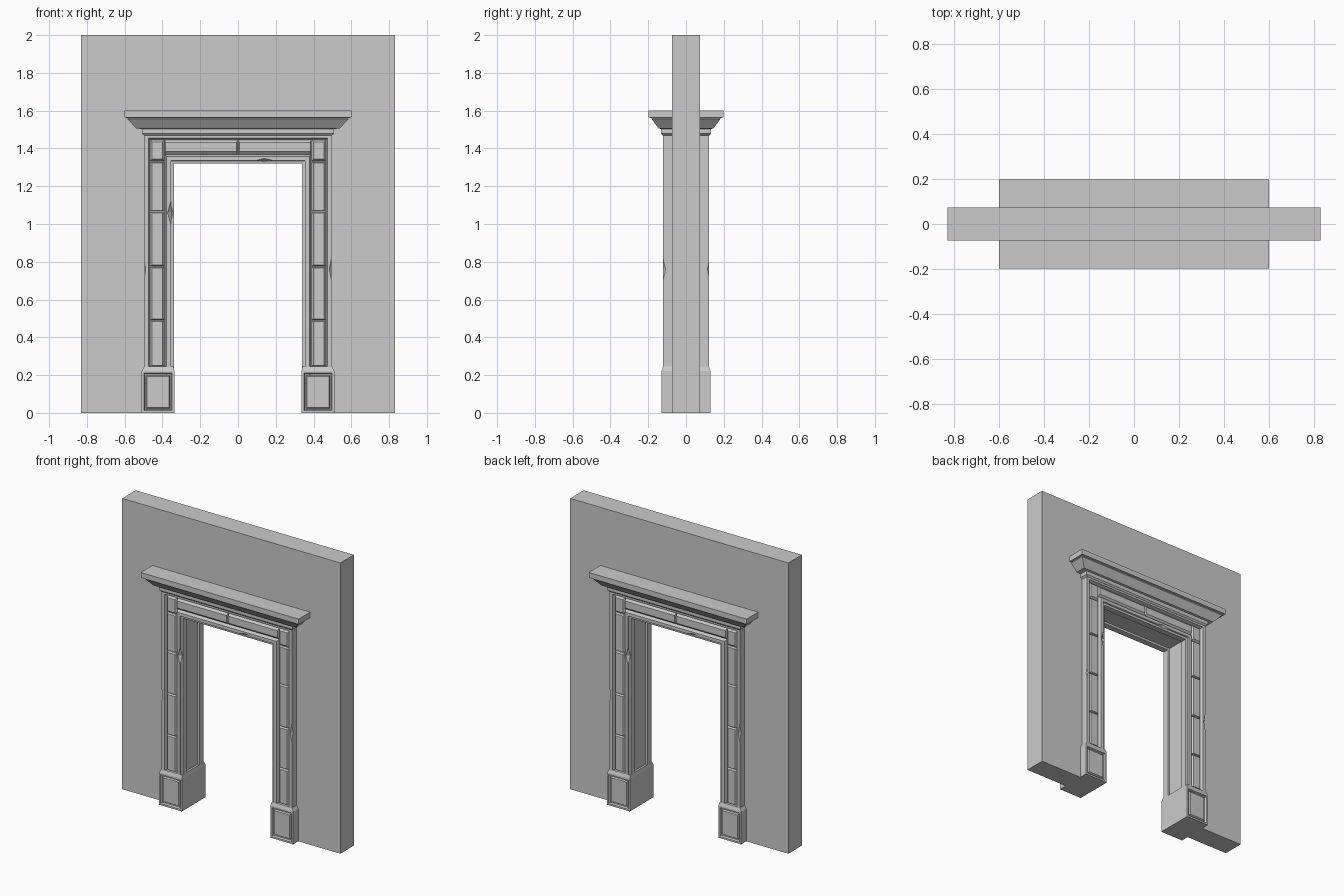
import bpy, bmesh
from mathutils import Vector

if "Cube" in bpy.data.objects:
    bpy.data.objects.remove(bpy.data.objects["Cube"])


def finish(name, bm):
    bmesh.ops.recalc_face_normals(bm, faces=bm.faces[:])
    me = bpy.data.meshes.new(name)
    bm.to_mesh(me)
    bm.free()
    ob = bpy.data.objects.new(name, me)
    bpy.context.collection.objects.link(ob)
    return ob


def loft(name, rings, inset=None):
    """Skin a list of equal-length rings and cap both ends."""
    bm = bmesh.new()
    vr = [[bm.verts.new(p) for p in r] for r in rings]
    n = len(rings[0])
    for a, b in zip(vr, vr[1:]):
        for i in range(n):
            bm.faces.new((a[i], a[(i + 1) % n], b[(i + 1) % n], b[i]))
    bm.faces.new(vr[0])
    bm.faces.new(vr[-1])
    if inset:
        bmesh.ops.recalc_face_normals(bm, faces=bm.faces[:])
        inset(bm)
    return finish(name, bm)


def rect(x0, x1, y0, y1, z):
    return [(x0, y0, z), (x1, y0, z), (x1, y1, z), (x0, y1, z)]


# wall slab with a doorway cut into its outline
outline = [(-.83, 0), (-.83, 2), (.83, 2), (.83, 0), (.4, 0), (.4, 1.4), (-.4, 1.4), (-.4, 0)]
loft("wall", [[(x, y, z) for x, z in outline] for y in (-.073, .073)])

# moulded door surround: profile (offset from opening, depth) swept round the doorway
half = [(.015, .068), (0, .068), (0, .11), (.014, .112), (.016, .122), (.038, .122),
        (.047, .1), (.127, .1), (.135, .122), (.155, .122)]
prof = [(o, -y) for o, y in half] + [(o, y) for o, y in reversed(half)]
W, H = .34, 1.32
path = [lambda o: (-W - o, .2), lambda o: (-W - o, H + o),
        lambda o: (W + o, H + o), lambda o: (W + o, .2)]
surround = loft("door_surround", [[(p(o)[0], y, p(o)[1]) for o, y in prof] for p in path])

# worn chips along the edges of the surround
chips = [((-.353, -.122, 1.06), (.02, .02, .07)),
         ((.497, -.124, .76), (.016, .018, .08)),
         ((-.497, -.124, .76), (.01, .014, .06)),
         ((.14, -.122, 1.333), (.06, .016, .014))]
bm = bmesh.new()
for c, r in chips:
    for s in (1, -1):
        pts = []
        for axis in range(3):
            for k in (1, -1):
                v = Vector((s * c[0], s * c[1], c[2]))
                v[axis] += k * r[axis]
                pts.append(bm.verts.new(v))
        for a in (0, 1):
            for b in (2, 3):
                for d in (4, 5):
                    bm.faces.new((pts[a], pts[b], pts[d]))
# each chip is its own closed shell
cutter = finish("chip_cutter", bm)
cutter.hide_render = True
cutter.hide_viewport = True
cutter.display_type = 'WIRE'
mod = surround.modifiers.new("chips", 'BOOLEAN')
mod.operation = 'DIFFERENCE'
mod.object = cutter


# raised stones sitting in the channel of the surround
def stone(name, x0, x1, z0, z1, tx, tz):
    for s, side in ((-1, "front"), (1, "back")):
        rings = []
        for d, t in ((.095, 0), (.103, 0), (.116, 1)):
            a, b, c, e = x0 + tx * t, x1 - tx * t, z0 + tz * t, z1 - tz * t
            rings.append([(a, s * d, c), (b, s * d, c), (b, s * d, e), (a, s * d, e)])
        loft(name + "_" + side, rings)


joints = [.245, .49, .775, 1.065, 1.33]
for s in (-1, 1):
    a, b = sorted((s * .389, s * .465))
    for z0, z1 in zip(joints, joints[1:]):
        stone("jamb_stone", a, b, z0 + .003, z1 - .003, .01, .004)
    stone("corner_stone", a, b, 1.333, 1.445, .01, .01)
    a, b = sorted((s * .003, s * .387))
    stone("lintel_stone", a, b, 1.369, 1.445, .004, .014)


# plinth blocks with a sunk moulded panel front and back
def panel(bm):
    faces = [f for f in bm.faces if abs(f.normal.y) > .99]
    for thick, depth in ((.017, 0), (.007, -.012), (.009, 0), (.008, .009)):
        for f in faces:
            bmesh.ops.inset_individual(bm, faces=[f], thickness=thick, depth=depth)


for s, side in ((-1, "left"), (1, "right")):
    rings = []
    for z, i, o, d in ((0, .337, .51, .129), (.222, .337, .51, .129), (.245, .342, .497, .121)):
        a, b = sorted((s * i, s * o))
        rings.append(rect(a, b, -d, d, z))
    loft("plinth_" + side, rings, panel)

# stepped cornice carrying the top shelf
steps = [(.495, .123, 1.468), (.508, .132, 1.478), (.508, .132, 1.503), (.54, .145, 1.506),
         (.545, .15, 1.512), (.585, .182, 1.556), (.585, .182, 1.562),
         (.6, .198, 1.563), (.6, .198, 1.6)]
loft("cornice", [rect(-x, x, -y, y, z) for x, y, z in steps])
